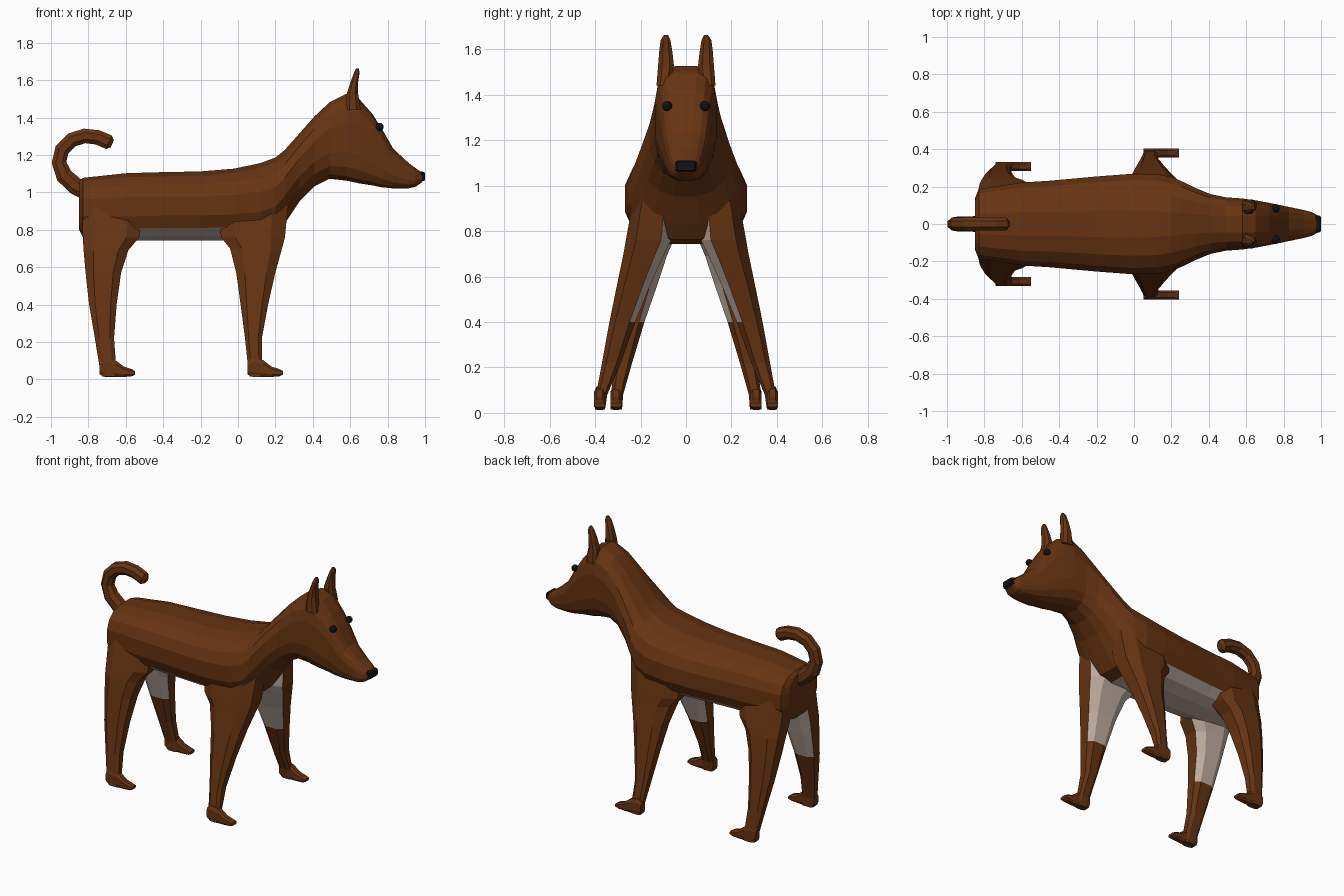
import bpy, bmesh, math
from mathutils import Vector


def mat(name, col):
    m = bpy.data.materials.new(name)
    m.diffuse_color = (*col, 1)
    return m


BROWN = mat("brown fur", (0.135, 0.034, 0.006))
CREAM = mat("pale belly fur", (0.56, 0.45, 0.38))
BLACK = mat("black", (0.006, 0.006, 0.006))


def oval(c, u, v, p=2.0, n=8):
    """Superellipse ring about c with half axes u and v."""
    f = lambda t: math.copysign(abs(t) ** (2 / p), t) if abs(t) > 1e-6 else 0.0
    return [Vector(c) + Vector(u) * f(math.cos(a)) + Vector(v) * f(math.sin(a))
            for a in (2 * math.pi * (i + 0.5) / n for i in range(n))]


def loft(name, rings, mats, rule=None):
    """Skin a list of rings, cap both ends, colour faces by a rule."""
    bm = bmesh.new()
    rows = [[bm.verts.new(q) for q in r] for r in rings]
    n = len(rows[0])
    for a, b in zip(rows, rows[1:]):
        for i in range(n):
            j = (i + 1) % n
            bm.faces.new((a[i], a[j], b[j], b[i]))
    bm.faces.new(rows[0])
    bm.faces.new(rows[-1])
    bmesh.ops.recalc_face_normals(bm, faces=bm.faces)
    bm.normal_update()
    for f in bm.faces:
        f.material_index = int(bool(rule and rule(f.calc_center_median(), f.normal)))
    me = bpy.data.meshes.new(name)
    bm.to_mesh(me)
    bm.free()
    for m in mats:
        me.materials.append(m)
    ob = bpy.data.objects.new(name, me)
    bpy.context.collection.objects.link(ob)
    return ob


# torso, neck and head: x, bottom z, top z, half width, squareness
body = [(-0.85, 0.80, 1.06, 0.14, 2.6), (-0.83, 0.76, 1.08, 0.19, 2.6),
        (-0.60, 0.74, 1.105, 0.225, 2.6), (-0.45, 0.74, 1.11, 0.235, 2.5),
        (-0.20, 0.74, 1.115, 0.258, 2.5), (-0.02, 0.74, 1.13, 0.272, 2.5),
        (0.12, 0.74, 1.16, 0.272, 2.4), (0.20, 0.76, 1.19, 0.255, 2.3),
        (0.25, 0.83, 1.23, 0.235, 2.3), (0.33, 0.95, 1.32, 0.195, 2.4),
        (0.41, 1.03, 1.41, 0.162, 2.6), (0.49, 1.07, 1.485, 0.145, 2.8),
        (0.58, 1.06, 1.53, 0.138, 3.0), (0.65, 1.045, 1.50, 0.128, 3.2),
        (0.72, 1.035, 1.42, 0.115, 3.2), (0.77, 1.025, 1.34, 0.105, 3.2),
        (0.83, 1.02, 1.235, 0.092, 3.0), (0.91, 1.02, 1.16, 0.075, 3.0),
        (0.95, 1.03, 1.13, 0.065, 3.0), (0.985, 1.055, 1.105, 0.045, 3.0)]
loft("body_and_head",
     [oval((x, 0, (b + t) / 2), (0, w, 0), (0, 0, (t - b) / 2), p, 16) for x, b, t, w, p in body],
     [BROWN, CREAM], lambda c, n: n.z < -0.35 and c.z < 0.84 and -0.8 < c.x < 0.14)

# legs: z, x from, x to, y inner, y outer
hind = [(0.95, -0.845, -0.5, 0.03, 0.195), (0.76, -0.838, -0.52, 0.05, 0.24),
        (0.69, -0.832, -0.58, 0.08, 0.255), (0.57, -0.82, -0.62, 0.12, 0.272),
        (0.40, -0.80, -0.645, 0.18, 0.293), (0.22, -0.768, -0.66, 0.235, 0.315),
        (0.08, -0.745, -0.65, 0.275, 0.332), (0.015, -0.73, -0.64, 0.28, 0.333)]
fore = [(0.95, -0.12, 0.28, 0.05, 0.235), (0.76, -0.10, 0.26, 0.06, 0.27),
        (0.70, -0.05, 0.243, 0.09, 0.28), (0.57, -0.015, 0.205, 0.15, 0.306),
        (0.40, 0.01, 0.165, 0.22, 0.34), (0.22, 0.035, 0.13, 0.285, 0.372),
        (0.08, 0.05, 0.132, 0.345, 0.397), (0.015, 0.06, 0.14, 0.355, 0.402)]
# foot: x ahead of heel, bottom z, top z
foot = [(0.0, 0.025, 0.10), (0.03, 0.01, 0.12), (0.085, 0.01, 0.105),
        (0.13, 0.012, 0.07), (0.17, 0.015, 0.057), (0.19, 0.025, 0.045)]
for side, s in (("left", 1), ("right", -1)):
    for kind, leg, heel, fy in (("hind", hind, -0.74, 0.308), ("front", fore, 0.05, 0.38)):
        loft(f"{kind}_leg_{side}",
             [oval(((a + b) / 2, s * (i + o) / 2, z), ((b - a) / 2, 0, 0), (0, (o - i) / 2, 0), 3.0, 8)
              for z, a, b, i, o in leg],
             [BROWN, CREAM], lambda c, n: n.y * s < -0.6 and c.z > 0.4)
        loft(f"{kind}_foot_{side}",
             [oval((heel + x, s * fy, (b + t) / 2), (0, 0.025, 0), (0, 0, (t - b) / 2), 3.0, 8)
              for x, b, t in foot], [BROWN])
    # ear: z, x, y, half depth, half width
    ear = [(1.44, 0.615, 0.098, 0.045, 0.034), (1.53, 0.612, 0.088, 0.032, 0.037),
           (1.59, 0.622, 0.089, 0.022, 0.031), (1.64, 0.635, 0.09, 0.016, 0.023),
           (1.662, 0.638, 0.088, 0.008, 0.010)]
    loft(f"ear_{side}", [oval((x, s * y, z), (d, 0, 0), (0, w, 0), 2.4, 8) for z, x, y, d, w in ear], [BROWN])
    # eye
    bpy.ops.mesh.primitive_uv_sphere_add(segments=12, ring_count=8, radius=0.022,
                                         location=(0.757, s * 0.083, 1.35))
    eye = bpy.context.object
    eye.name = f"eye_{side}"
    eye.data.materials.append(BLACK)

# curled tail
path = [(-0.80, 1.00), (-0.87, 1.035), (-0.93, 1.09), (-0.957, 1.16), (-0.94, 1.23),
        (-0.89, 1.28), (-0.82, 1.302), (-0.75, 1.294), (-0.69, 1.268), (-0.672, 1.26)]
rings = []
for k, (x, z) in enumerate(path):
    a, b = path[max(k - 1, 0)], path[min(k + 1, len(path) - 1)]
    t = Vector((b[0] - a[0], 0, b[1] - a[1])).normalized()
    r = 0.022 if k == len(path) - 1 else 0.052 - 0.002 * k if k < 3 else 0.042
    rings.append(oval((x, 0, z), (0, r * 0.88, 0), t.cross(Vector((0, 1, 0))) * r, 2.2, 8))
loft("tail", rings, [BROWN])

# nose
loft("nose", [oval((x, 0, 1.085), (0, w, 0), (0, 0, h), 6.0, 8)
              for x, w, h in ((0.965, 0.048, 0.027), (0.99, 0.046, 0.026), (1.0, 0.04, 0.02))], [BLACK])
